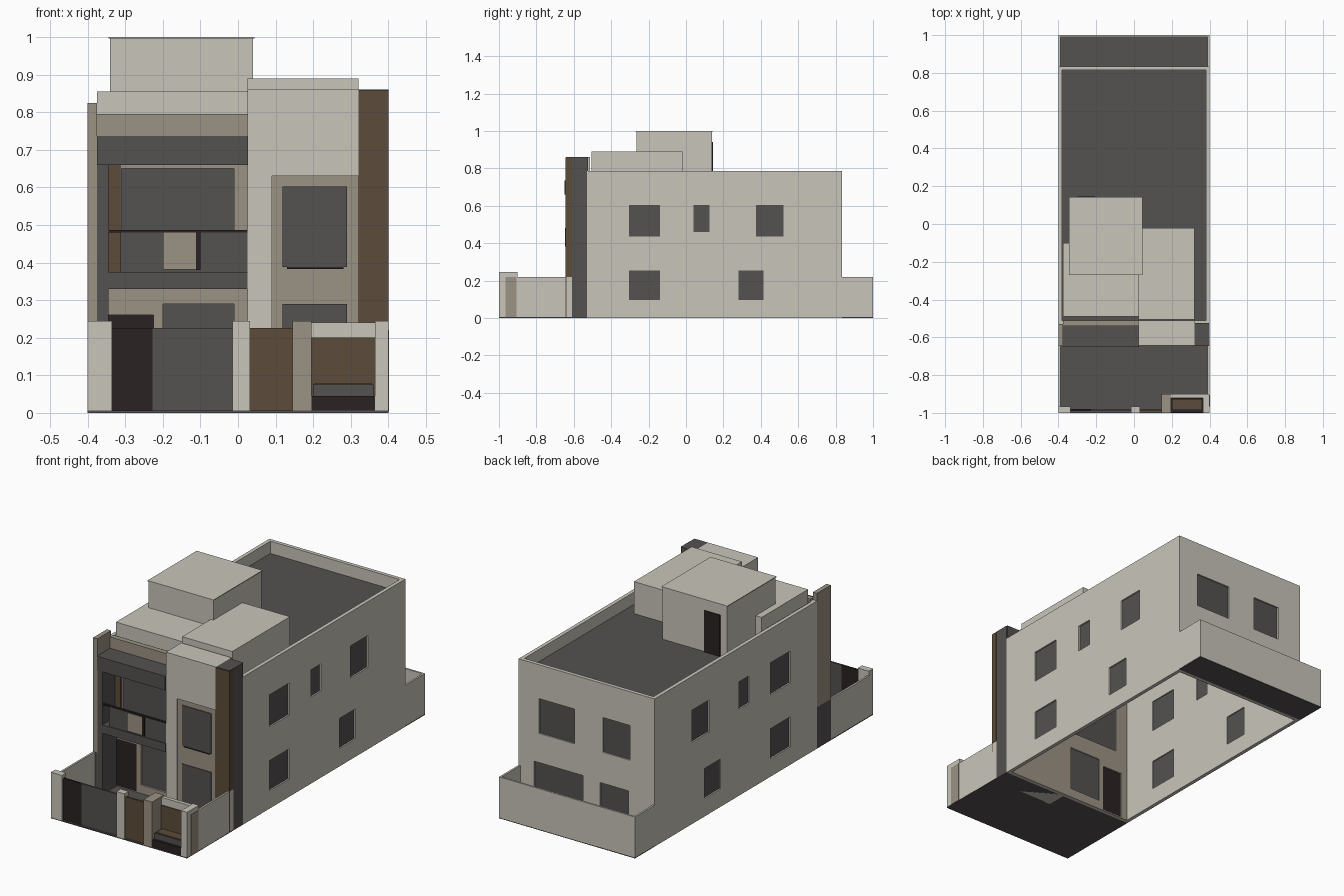
import bpy
import bmesh

cube = bpy.data.objects.get("Cube")
if cube:
    bpy.data.objects.remove(cube, do_unlink=True)


def material(name, r, g, b):
    m = bpy.data.materials.new(name)
    m.diffuse_color = (r, g, b, 1)
    m.use_nodes = True
    m.node_tree.nodes["Principled BSDF"].inputs["Base Color"].default_value = (r, g, b, 1)
    return m


cream = material("cream_plaster", .58, .56, .49)
beige = material("beige_stone", .33, .29, .23)
dark = material("dark_grey", .09, .082, .082)
brown = material("brown_wood", .107, .07, .041)
black = material("near_black", .024, .016, .016)


def boxes(name, mat, *spans):
    """One object made of boxes, each given as ((x0, x1), (y0, y1), (z0, z1))."""
    bm = bmesh.new()
    for span in spans:
        for v in bmesh.ops.create_cube(bm, size=1)["verts"]:
            v.co = [hi if c > 0 else lo for c, (lo, hi) in zip(v.co, span)]
    me = bpy.data.meshes.new(name)
    bm.to_mesh(me)
    bm.free()
    ob = bpy.data.objects.new(name, me)
    bpy.context.collection.objects.link(ob)
    if mat:
        me.materials.append(mat)
    return ob


def cut(ob, cutter):
    mod = ob.modifiers.new("cut", "BOOLEAN")
    mod.operation = "DIFFERENCE"
    mod.solver = "EXACT"
    mod.object = cutter
    bpy.context.view_layer.objects.active = ob
    bpy.ops.object.modifier_apply(modifier=mod.name)
    bpy.data.objects.remove(cutter, do_unlink=True)


# Key planes
FRONT, BACK, PORCH = -.53, .835, -.645
LEVEL, PARAPET, WALL = .72, .785, .22

# Openings
upper, lower = (.435, .605), (.095, .255)
side_windows = [((-.305, -.14), upper), ((.04, .125), (.46, .605)), ((.375, .52), upper),
                ((-.305, -.14), lower), ((.28, .415), lower)]
back_windows = [((.07, .28), (.42, .605)), ((-.255, -.095), (.42, .605)),
                ((.02, .31), (.095, .265)), ((-.245, -.08), lower)]
front_windows = [((-.31, -.01), (.38, .65)), ((-.2, -.01), (.05, .29))]
entrance = ((-.345, -.225), (.008, .26))


def openings(t0, t1):
    """Boxes filling every window, between depths t0 and t1 inside the outer wall face."""
    out = []
    for y, z in side_windows:
        out += [((.4 - t1, .4 - t0), y, z), ((t0 - .4, t1 - .4), y, z)]
    out += [(x, (BACK - t1, BACK - t0), z) for x, z in back_windows]
    out += [(x, (FRONT + t0, FRONT + t1), z) for x, z in front_windows]
    return out


# House shell with roof well, open underside and window openings
house = boxes("house_shell", cream, ((-.4, .4), (FRONT, BACK), (0, PARAPET)))
inner = ((-.38, .38), (FRONT + .02, BACK - .02))
cut(house, boxes("cavity", None, (*inner, (-.1, LEVEL - .02)), (*inner, (LEVEL, 1))))
cut(house, boxes("window_cutter", None, *openings(-.03, .03),
                 (entrance[0], (FRONT - .03, FRONT + .03), entrance[1])))
house.data.materials.clear()
for m in (cream, dark, beige):
    house.data.materials.append(m)
for p in house.data.polygons:
    p.material_index = 0
    if p.normal.z > .9 and LEVEL - .01 < p.center.z < LEVEL + .01:
        p.material_index = 1
    elif abs(p.normal.y) > .9 and p.center.y < FRONT + .025:
        p.material_index = 2
boxes("window_panes", dark, *openings(.008, .014))
boxes("entrance_door", black, (entrance[0], (FRONT + .004, FRONT + .014), entrance[1]))

# Roof rooms
boxes("stair_room", cream, ((-.34, .04), (-.265, .14), (LEVEL, .996)))
boxes("stair_room_cap", cream, ((-.344, .044), (-.269, .144), (.996, 1)))
boxes("roof_door", black, ((-.3, -.207), (.14, .145), (LEVEL, .94)))
boxes("left_roof_block", cream, ((-.375, .025), (-.49, -.1), (LEVEL, .855)))
boxes("right_roof_block", cream, ((.025, .32), (-.505, -.02), (LEVEL, .89)))
boxes("front_parapet", beige, ((-.375, .025), (-.54, -.512), (.66, .795)))

# Right front bay with stone panel and windows
boxes("front_bay", cream, ((.025, .32), (-.632, -.512), (0, .86)),
      ((.025, .09), (-.642, -.632), (0, .86)), ((.09, .32), (-.642, -.632), (.63, .86)))
boxes("bay_panel", beige, ((.09, .32), (-.636, -.632), (0, .63)))
boxes("bay_windows", dark, *[((.118, .29), (-.64, -.636), z) for z in ((.388, .602), (.07, .29))])
boxes("bay_window_sill", black, ((.13, .28), (-.642, -.636), (.383, .388)))

# Right corner column
boxes("corner_column", dark, ((.32, .398), (-.64, -.525), (0, .86)))
boxes("column_cladding", brown, ((.32, .4), (-.645, -.64), (0, .858)),
      ((.398, .401), (-.645, -.61), (WALL, .858)))
boxes("column_side", dark, ((.398, .4), (-.61, FRONT), (0, .86)))

# Left fin and dark porch frame
boxes("left_fin", beige, ((-.4, -.375), (PORCH, FRONT), (WALL, .825)))
boxes("left_fin_base", dark, ((-.4, -.375), (PORCH, FRONT), (0, WALL)))
boxes("porch_frame", dark, ((-.375, -.345), (PORCH, FRONT), (0, .66)),
      ((-.375, .027), (-.65, -.54), (.66, .735)),
      ((-.345, .025), (PORCH, FRONT), (.33, .375)))
boxes("balcony_cladding", brown, ((-.345, -.312), (-.54, FRONT), (.375, .66)))

# Balcony railing
boxes("railing_panel", dark, ((-.312, .025), (-.64, -.632), (.375, .482)))
boxes("railing_top", black, ((-.345, .025), (-.643, -.63), (.48, .487)))
boxes("railing_inset", beige, ((-.2, -.112), (-.646, -.64), (.382, .48)))
boxes("railing_post", black, ((-.112, -.1), (-.645, -.64), (.38, .48)))

# Yard floors and boundary walls
boxes("yard_floors", dark, ((-.4, .4), (-1, FRONT), (0, .006)), ((-.4, .4), (BACK, 1), (0, .006)))
boxes("boundary_walls", cream,
      ((-.4, -.39), (-.97, PORCH), (.004, WALL)), ((.39, .4), (-.9, -.61), (.004, WALL)),
      ((-.4, -.39), (BACK, 1), (.004, WALL)), ((.39, .4), (BACK, 1), (.004, WALL)),
      ((-.39, .39), (.99, 1), (.004, WALL)))

# Front pillars and gates
boxes("gate_pillars", cream, ((-.4, -.335), (-1, -.965), (.004, .245)),
      ((-.015, .032), (-1, -.965), (.004, .245)), ((.365, .4), (-1, -.9), (.004, .245)))
boxes("stone_pillar", beige, ((.145, .195), (-1, -.9), (.004, .245)))
boxes("pillar_side_panel", beige, ((.399, .402), (-.965, -.905), (.004, WALL)))
boxes("small_gate", black, ((-.335, -.228), (-.99, -.98), (.004, .226)))
boxes("main_gate", dark, ((-.228, -.015), (-.99, -.98), (.004, .226)))
boxes("wooden_gate", brown, ((.032, .145), (-.99, -.98), (.004, .226)))

# Planter niche
boxes("planter_back_wall", cream, ((.195, .365), (-.92, -.9), (.004, .24)))
boxes("planter_back_cladding", brown, ((.195, .365), (-.925, -.92), (.004, .2)))
boxes("planter_base", black, ((.195, .365), (-.998, -.925), (.004, .045)))
boxes("planter_rim", dark, ((.2, .36), (-.985, -.927), (.045, .076)))
boxes("planter_bed", brown, ((.205, .355), (-.98, -.93), (.076, .08)))
